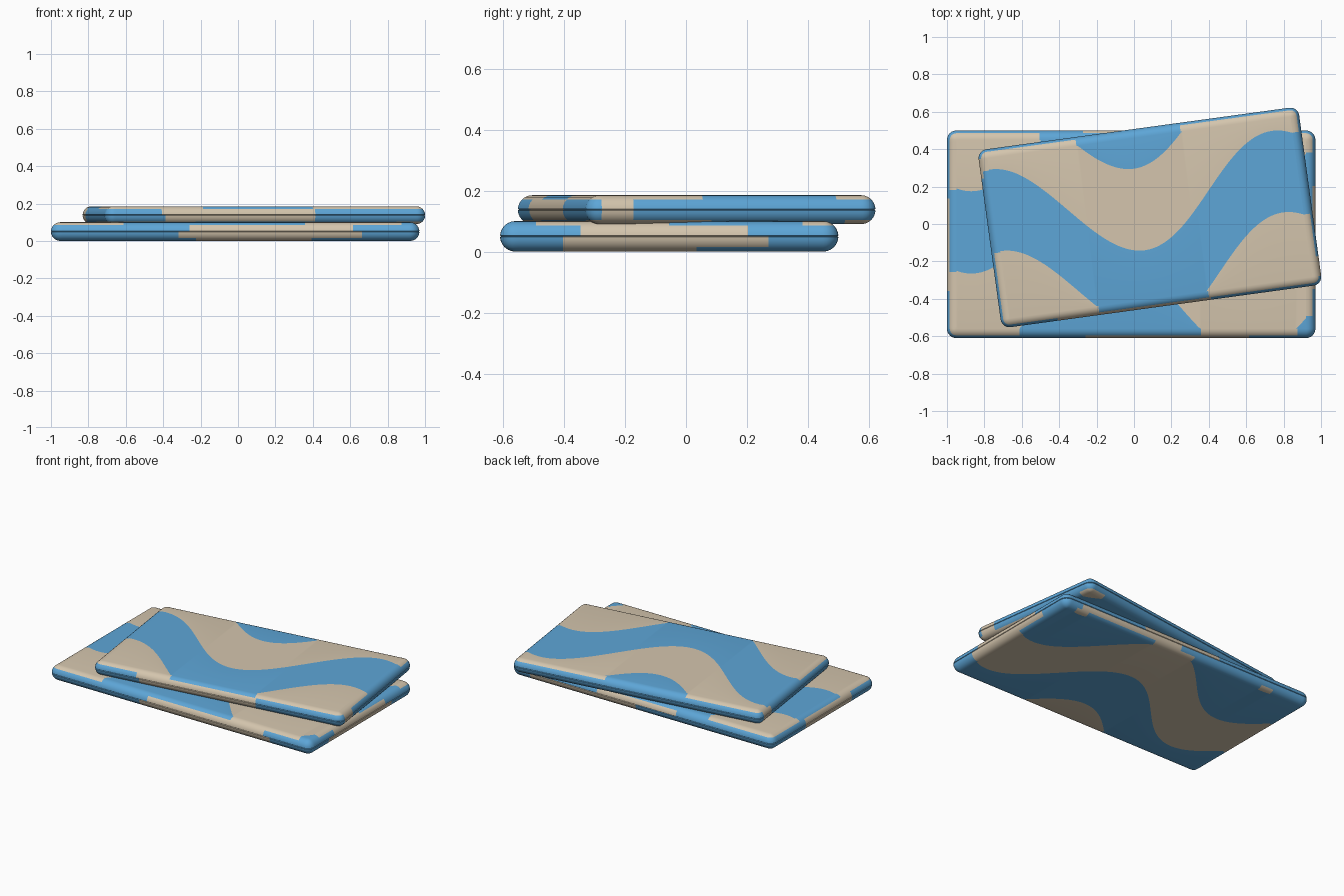
import bpy, bmesh, math

cube = bpy.data.objects.get("Cube")
if cube:
    bpy.data.objects.remove(cube, do_unlink=True)


def make_material(name, rgb):
    mat = bpy.data.materials.new(name)
    mat.use_nodes = True
    color = (*rgb, 1.0)
    mat.diffuse_color = color
    bsdf = mat.node_tree.nodes["Principled BSDF"]
    bsdf.inputs["Base Color"].default_value = color
    bsdf.inputs["Roughness"].default_value = 0.8
    return mat


MATERIALS = [make_material("sky_blue", (0.11, 0.38, 0.68)),
             make_material("warm_beige", (0.66, 0.56, 0.42))]
BLUE, BEIGE = 0, 1
BAND = 0.44       # width of each wavy stripe
COLUMNS = 160     # steps along the long sides
ROWS = 90         # steps along the short sides
LATITUDES = [-90, -75, -60, -45, -30, -15, -3, 0, 3, 15, 30, 45, 60, 75, 90]


def wave(x, pattern):
    """Height of the stripe edge at x; pattern is middle, swing, trough, period."""
    middle, swing, trough, period = pattern
    return middle - swing * math.cos(math.tau * (x - trough) / period)


def stripe_tint(x, y, pattern):
    return BEIGE if math.floor((y - wave(x, pattern)) / BAND) % 2 == 0 else BLUE


def rim_path(a, b):
    """Counter-clockwise stations round the core rectangle: x, y, normal angle, side."""
    corners = [(-a, -b), (a, -b), (a, b), (-a, b)]
    path = []
    for i, side in enumerate(("front", "right", "back", "left")):
        (x0, y0), (x1, y1) = corners[i], corners[(i + 1) % 4]
        steps = ROWS if i % 2 else COLUMNS
        angle = (i - 1) * math.pi / 2
        for s in range(steps + 1):
            t = s / steps
            path.append((x0 + (x1 - x0) * t, y0 + (y1 - y0) * t, angle, side))
        for s in range(1, 6):
            path.append((x1, y1, angle + s * math.pi / 12, side))
    return path


def add_rim(bm, a, b, r, top, bottom, sides):
    path = rim_path(a, b)
    rings = []
    for lat in LATITUDES:
        out = r * math.cos(math.radians(lat)) - (0.004 if lat == 0 else 0)  # seam groove
        z = r * math.sin(math.radians(lat))
        rings.append([bm.verts.new((x + out * math.cos(n), y + out * math.sin(n), z))
                      for x, y, n, _ in path])
    for i in range(len(LATITUDES) - 1):
        lat = (LATITUDES[i] + LATITUDES[i + 1]) / 2
        for j, (x, y, _, side) in enumerate(path):
            k = (j + 1) % len(path)
            face = bm.faces.new((rings[i][j], rings[i][k], rings[i + 1][k], rings[i + 1][j]))
            if abs(lat) > 45:
                face.material_index = stripe_tint(x, y, top if lat > 0 else bottom)
            else:
                along = x if side in ("front", "back") else y
                low, high = sides[side][0 if lat > 0 else 1]
                face.material_index = BEIGE if low < along < high else BLUE


def add_panel(bm, a, b, z, pattern):
    """Flat face cut exactly along the wavy stripe edges."""
    def clamp(y):
        return max(-b, min(b, y))

    for i in range(COLUMNS):
        x0, x1 = (-a + 2 * a * s / COLUMNS for s in (i, i + 1))
        w0, w1 = wave(x0, pattern), wave(x1, pattern)
        for band in range(-5, 5):
            points = [(x0, clamp(w0 + band * BAND)), (x1, clamp(w1 + band * BAND)),
                      (x1, clamp(w1 + (band + 1) * BAND)), (x0, clamp(w0 + (band + 1) * BAND))]
            points = list(dict.fromkeys(points))
            if len(points) < 3:
                continue
            if z < 0:
                points.reverse()
            face = bm.faces.new([bm.verts.new((x, y, z)) for x, y in points])
            face.material_index = BEIGE if band % 2 == 0 else BLUE


def make_cushion(name, length, width, thickness, location, turn, top, bottom, sides):
    r = thickness / 2
    a, b = length / 2 - r, width / 2 - r
    bm = bmesh.new()
    add_rim(bm, a, b, r, top, bottom, sides)
    add_panel(bm, a, b, r, top)
    add_panel(bm, a, b, -r, bottom)
    bmesh.ops.remove_doubles(bm, verts=bm.verts, dist=0.00002)
    mesh = bpy.data.meshes.new(name)
    bm.to_mesh(mesh)
    bm.free()
    for mat in MATERIALS:
        mesh.materials.append(mat)
    obj = bpy.data.objects.new(name, mesh)
    bpy.context.collection.objects.link(obj)
    obj.location = location
    obj.rotation_euler.z = math.radians(turn)
    bpy.ops.object.select_all(action="DESELECT")
    obj.select_set(True)
    bpy.context.view_layer.objects.active = obj
    bpy.ops.object.shade_smooth_by_angle(angle=math.radians(40))


# Lower cushion, lying square
make_cushion("lower_cushion", 1.97, 1.11, 0.1, (-0.015, -0.055, 0.05), 0,
             top=(0.5, 0.27, -0.855, 1.48), bottom=(0.75, 0.25, -0.645, 1.48),
             sides={"front": ((-0.25, 0.63), (-0.31, 0.67)),
                    "right": ((-0.3, 0.25), (-0.35, 0.32)),
                    "back": ((-0.25, 0.35), (0.05, 0.85)),
                    "left": ((-0.3, 0.2), (-0.3, 0.2))})

# Upper cushion, slightly smaller and turned
make_cushion("upper_cushion", 1.73, 0.96, 0.095, (0.085, 0.035, 0.1375), 7.8,
             top=(0.1, 0.27, -0.05, 1.52), bottom=(0.6, 0.25, -0.6, 1.52),
             sides={"front": ((-0.57, 0.26), (-0.55, 0.26)),
                    "right": ((-0.5, -0.33), (-0.5, -0.33)),
                    "back": ((0, 0), (0, 0)),
                    "left": ((0.33, 0.5), (0.33, 0.5))})
